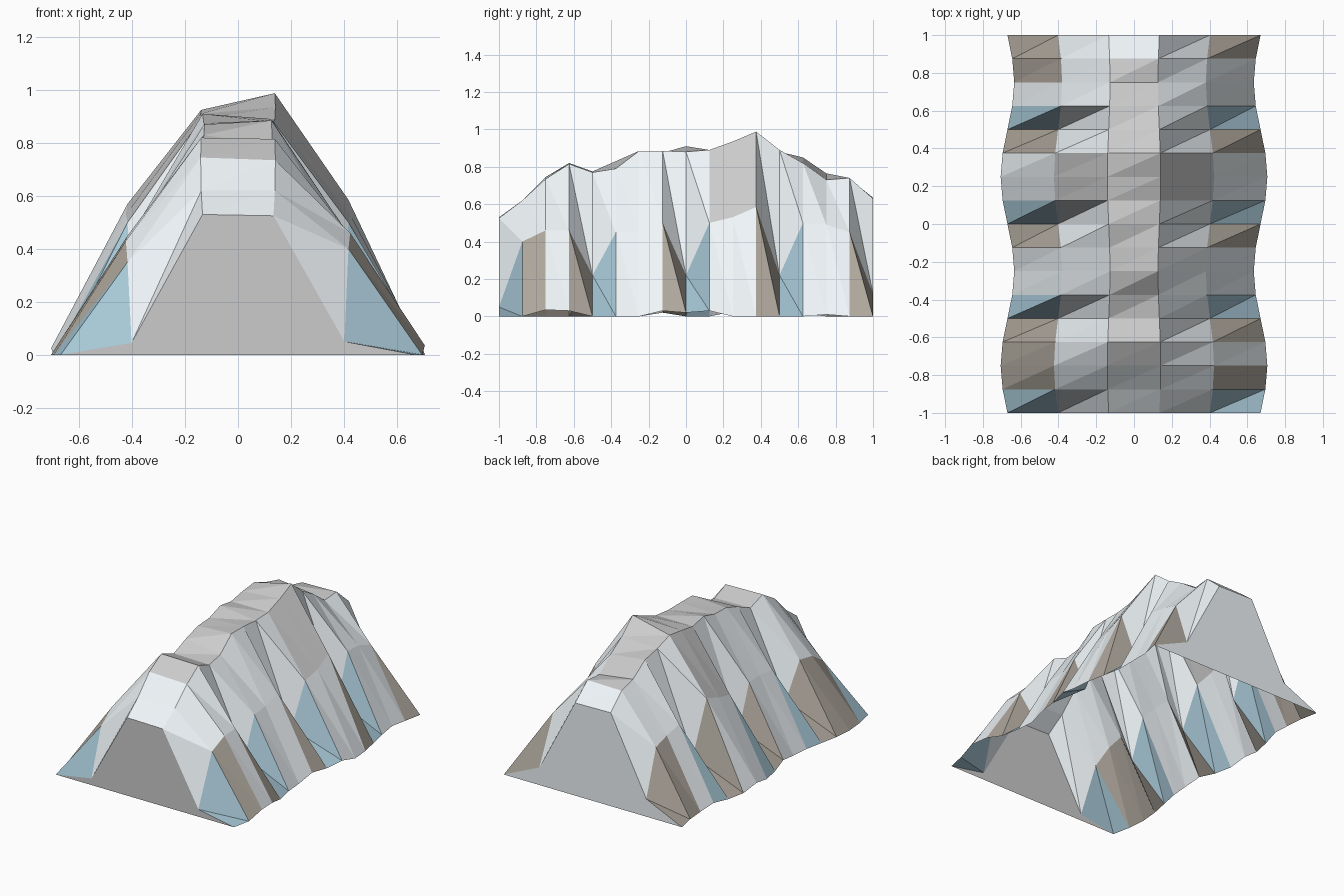
import bpy
import math

if "Cube" in bpy.data.objects:
    bpy.data.objects.remove(bpy.data.objects["Cube"])

# Height profiles along the ridge, from front (y=-1) to back (y=1)
N = 17
crest_left = [.53, .62, .745, .82, .775, .83, .87, .875, .91, .89, .91, .925, .88, .85, .765, .735, .635]
crest_right = [.525, .62, .735, .815, .77, .79, .885, .885, .88, .89, .935, .988, .89, .82, .73, .74, .63]
shoulder_left = [.045, .35, .43, .45, .22, .47, .48, .48, .22, .50, .53, .57, .22, .48, .45, .42, .12]
shoulder_right = [.05, .40, .46, .46, .22, .45, .46, .50, .22, .50, .53, .585, .22, .50, .49, .45, .12]
foot_left = {7: .02, 10: .025, 13: .015}
foot_right = {2: .035, 3: .03, 7: .03, 8: .02, 9: .03, 14: .01}


def material(name, color):
    m = bpy.data.materials.new(name)
    m.diffuse_color = (*color, 1)
    m.use_nodes = True
    m.node_tree.nodes["Principled BSDF"].inputs["Base Color"].default_value = m.diffuse_color
    return m


# Cross-sections: six points each, width swelling in a sine wave
verts = []
for i in range(N):
    y = -1 + i / 8
    w = 0.67 + 0.036 * math.sin(2 * math.pi * y)
    heights = [foot_left.get(i, 0), shoulder_left[i], crest_left[i],
               crest_right[i], shoulder_right[i], foot_right.get(i, 0)]
    for f, z in zip((-1, -.6, -.2, .2, .6, 1), heights):
        verts.append((f * w, y, z))

# Strips between sections, split into triangles; colour by height and gully
faces, slots = [], []
for i in range(N - 1):
    for j in range(5):
        a = i * 6 + j
        quad = (a, a + 6, a + 7, a + 1)
        faces += [(a, a + 7, a + 1), (a, a + 6, a + 7)]
        mean = sum(verts[k][2] for k in quad) / 4
        slot = 3 if mean > 0.7 else 0
        if j in (0, 4):
            if i % 4 == 0:
                slot = 1
            elif i % 4 == 3 or i == 1 or (j == 0 and i in (2, 14)):
                slot = 2
        slots += [slot, slot]

# End caps, open underneath
last = (N - 1) * 6
faces += [tuple(range(6)), tuple(range(last + 5, last - 1, -1))]
slots += [4, 0]
# Wind all faces outward
faces = [tuple(reversed(f)) for f in faces]

mesh = bpy.data.meshes.new("rock_ridge")
mesh.from_pydata(verts, [], faces)
for m in (material("rock_grey", (.87, .92, .95)),
          material("gully_blue", (.39, .58, .68)),
          material("gully_brown", (.42, .38, .33)),
          material("snow", (.96, .95, .96)),
          material("end_grey", (.67, .66, .67))):
    mesh.materials.append(m)
for p, s in zip(mesh.polygons, slots):
    p.material_index = s
    p.use_smooth = False
mesh.update()
# Crest faces must point up and caps outward
if mesh.polygons[4].normal.z < 0:
    mesh.flip_normals()
caps = mesh.polygons[-2:]
if caps[0].normal.y > 0:
    for c in caps:
        c.flip()
ridge = bpy.data.objects.new("rock_ridge", mesh)
bpy.context.collection.objects.link(ridge)
